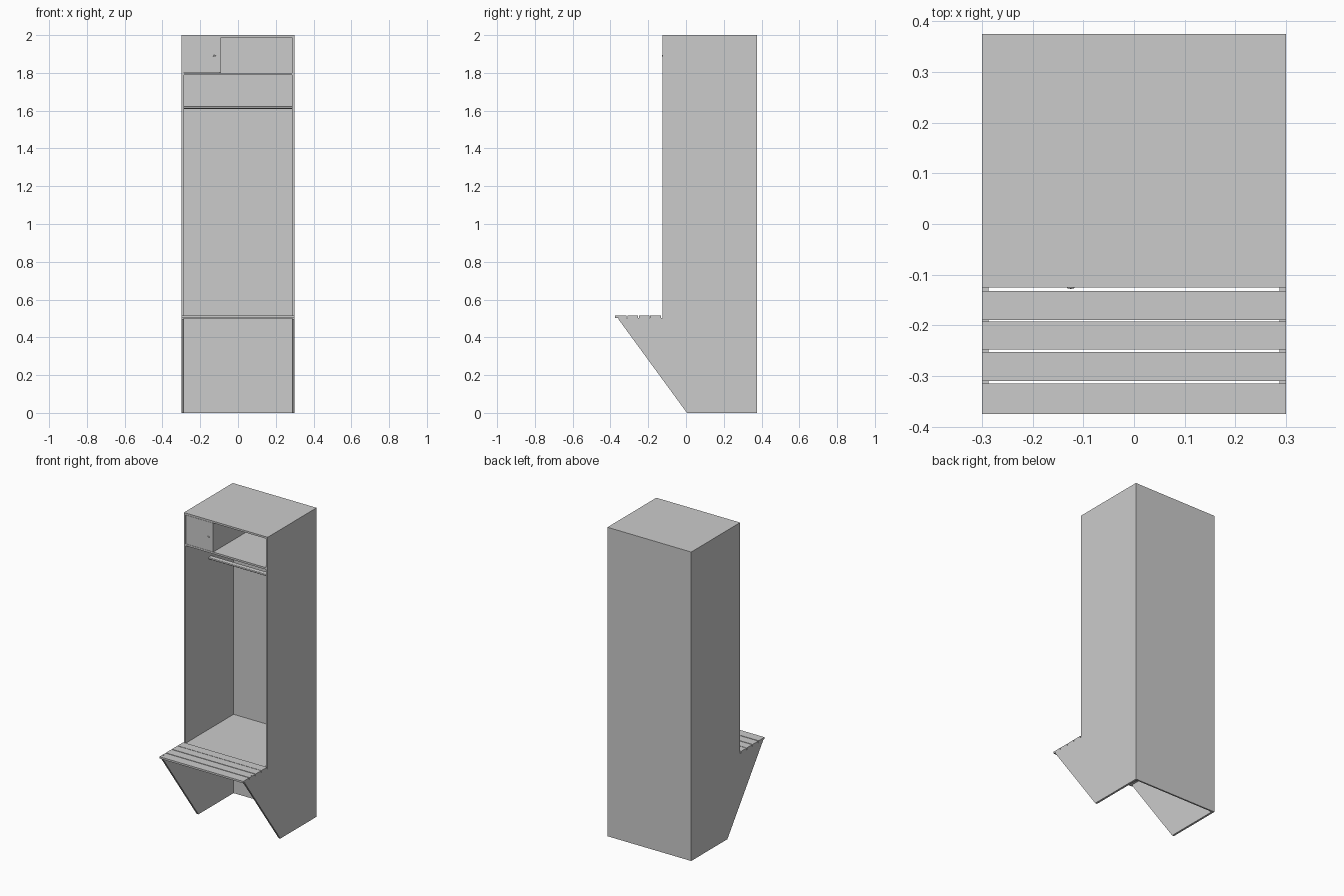
import bpy, bmesh, math
from mathutils import Matrix

if "Cube" in bpy.data.objects:
    bpy.data.objects.remove(bpy.data.objects["Cube"])

grey = bpy.data.materials.new("light grey metal")
grey.diffuse_color = (0.6, 0.6, 0.6, 1)
grey.use_nodes = True
grey.node_tree.nodes["Principled BSDF"].inputs["Base Color"].default_value = grey.diffuse_color


def finish(name, bm):
    bmesh.ops.recalc_face_normals(bm, faces=bm.faces[:])
    me = bpy.data.meshes.new(name)
    bm.to_mesh(me)
    bm.free()
    me.materials.append(grey)
    ob = bpy.data.objects.new(name, me)
    bpy.context.collection.objects.link(ob)
    return ob


def box(name, x0, x1, y0, y1, z0, z1):
    bm = bmesh.new()
    m = Matrix.Translation(((x0 + x1) / 2, (y0 + y1) / 2, (z0 + z1) / 2))
    m = m @ Matrix.Diagonal((x1 - x0, y1 - y0, z1 - z0, 1))
    bmesh.ops.create_cube(bm, size=1, matrix=m)
    return finish(name, bm)


def extruded_profile(name, points, x0, x1):
    # (y, z) outline extruded along x
    bm = bmesh.new()
    face = bm.faces.new([bm.verts.new((x0, y, z)) for y, z in points])
    out = bmesh.ops.extrude_face_region(bm, geom=[face])
    verts = [g for g in out["geom"] if isinstance(g, bmesh.types.BMVert)]
    bmesh.ops.translate(bm, verts=verts, vec=(x1 - x0, 0, 0))
    return finish(name, bm)


T = 0.013            # sheet thickness
IN = 0.3 - T         # inner half width
FRONT, BACK = -0.125, 0.375

# side panels with the sloping bench support
side = [(0.005, 0), (BACK, 0), (BACK, 2), (FRONT, 2), (FRONT, 0.503),
        (-0.357, 0.503), (-0.357, 0.495)]
extruded_profile("side_panel_left", side, -0.3, -IN)
extruded_profile("side_panel_right", side, IN, 0.3)

# cabinet body
box("back_panel", -IN, IN, BACK - 0.01, BACK, 0, 2)
box("top_panel", -IN, IN, FRONT, BACK - 0.01, 1.988, 2)
box("hat_shelf", -IN, IN, FRONT, BACK - 0.01, 1.788, 1.8)
box("locker_floor", -IN, IN, FRONT, BACK - 0.01, 0.498, 0.51)

# small lockable compartment
box("compartment_divider", -0.1, -0.09, FRONT + 0.008, BACK - 0.01, 1.8, 1.988)
box("compartment_door", -IN + 0.001, -0.09, FRONT, FRONT + 0.008, 1.801, 1.987)

# door knob: small flattened dome
bm = bmesh.new()
bmesh.ops.create_uvsphere(bm, u_segments=16, v_segments=8, radius=1,
                          matrix=Matrix.Translation((-0.125, FRONT, 1.89))
                          @ Matrix.Diagonal((0.008, 0.003, 0.004, 1)))
finish("door_knob", bm)

# hanging rail across the cabinet
oval = []
for i in range(16):
    a = 2 * math.pi * i / 16
    oval.append((0.125 + 0.015 * math.copysign(abs(math.cos(a)) ** 0.5, math.cos(a)),
                 1.6175 + 0.0075 * math.copysign(abs(math.sin(a)) ** 0.5, math.sin(a))))
extruded_profile("hanging_rail", oval, -IN, IN)

# bench slats with screw heads
slats = [(-0.190, -0.132), (-0.248, -0.193), (-0.310, -0.253), (-0.372, -0.315)]
screws = bmesh.new()
for i, (y0, y1) in enumerate(slats):
    box("bench_slat_%d" % (i + 1), -0.3, 0.3, y0, y1, 0.503, 0.515)
    for x in (-0.293, 0.293):
        bmesh.ops.create_cone(screws, cap_ends=True, segments=12, radius1=0.003,
                              radius2=0.003, depth=0.002,
                              matrix=Matrix.Translation((x, (y0 + y1) / 2, 0.515)))
finish("slat_screws", screws)

# front lip under the foremost slat
box("bench_front_lip", -0.3, 0.3, -0.375, -0.372, 0.503, 0.515)
